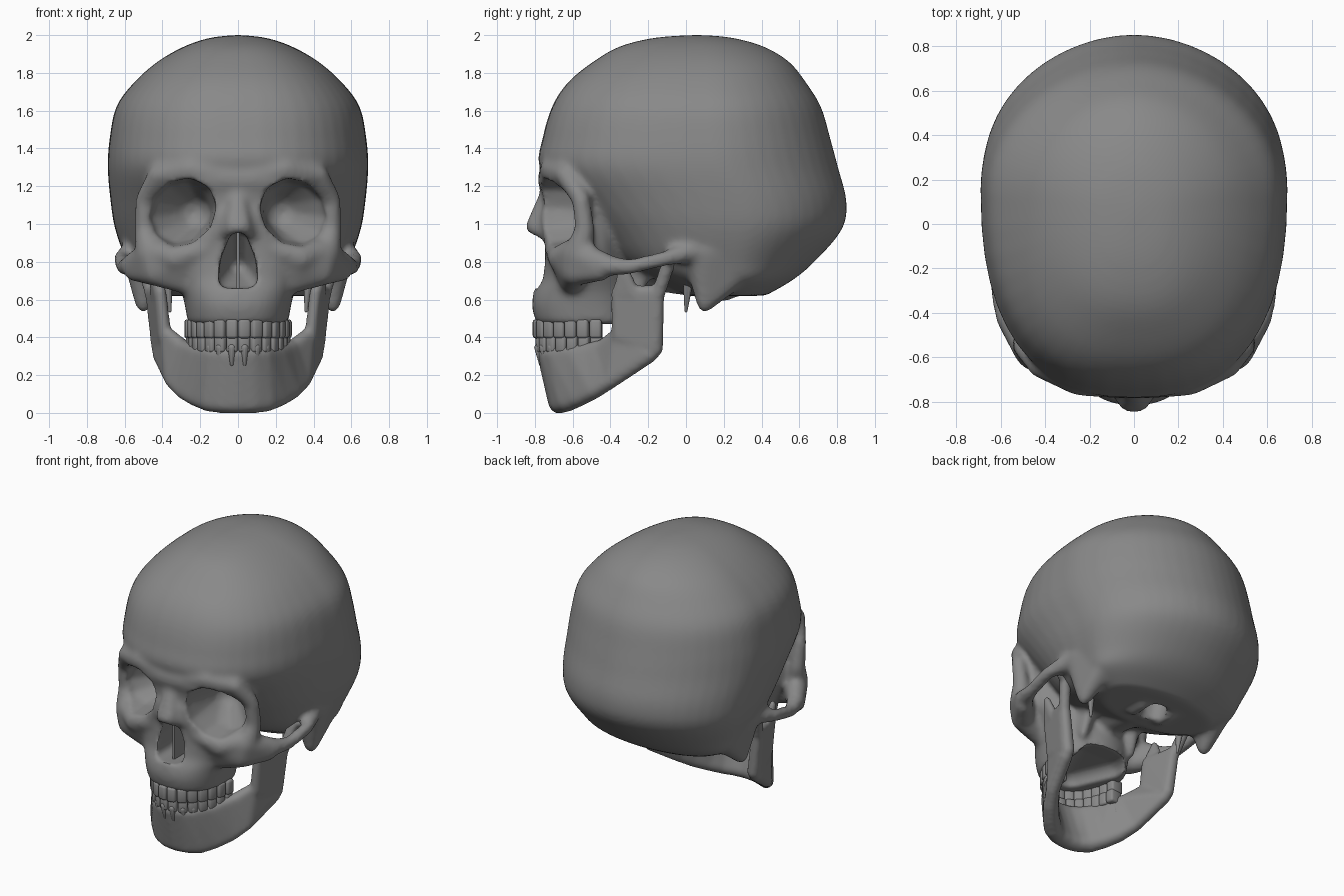
import bpy, bmesh, math
from mathutils import Matrix, Vector

cube = bpy.data.objects.get("Cube")
if cube:
    bpy.data.objects.remove(cube)

bone = bpy.data.materials.new("bone grey")
bone.use_nodes = True
GREY = (0.25, 0.25, 0.25, 1)
bone.diffuse_color = GREY
bone.node_tree.nodes["Principled BSDF"].inputs["Base Color"].default_value = GREY


def hull(bm, blobs, mirror=True):
    """Convex skin around spheres (x, y, z, r), optionally on both sides."""
    for side in ((1, -1) if mirror else (1,)):
        part = bmesh.new()
        for x, y, z, r in blobs:
            bmesh.ops.create_icosphere(part, subdivisions=2, radius=r,
                                       matrix=Matrix.Translation((x * side, y, z)))
        bmesh.ops.delete(part, geom=part.faces[:], context='FACES_ONLY')
        bmesh.ops.convex_hull(part, input=part.verts[:])
        bmesh.ops.delete(part, geom=[e for e in part.edges if not e.link_faces], context='EDGES')
        bmesh.ops.delete(part, geom=[v for v in part.verts if not v.link_faces], context='VERTS')
        bmesh.ops.recalc_face_normals(part, faces=part.faces[:])
        mesh = bpy.data.meshes.new("part")
        part.to_mesh(mesh)
        part.free()
        bm.from_mesh(mesh)
        bpy.data.meshes.remove(mesh)


def chain(bm, blobs):
    """Tapering rod through a row of spheres."""
    for pair in zip(blobs, blobs[1:]):
        hull(bm, pair)


def loft(bm, rows, segments=48, steps=4):
    """Skin of flat egg-shaped rings given as (z, front, back, half width)."""
    rows = [Vector(r) for r in rows]
    fine = []
    for i in range(len(rows) - 1):
        a, b = rows[i], rows[i + 1]
        ta = (b - rows[max(i - 1, 0)]) / 2
        tb = (rows[min(i + 2, len(rows) - 1)] - a) / 2
        for k in range(steps):
            t = k / steps
            fine.append(a * (2*t**3 - 3*t*t + 1) + ta * (t**3 - 2*t*t + t)
                        + b * (3*t*t - 2*t**3) + tb * (t**3 - t*t))
    fine.append(rows[-1])
    rings = []
    for z, front, back, w in fine:
        mid = front + 0.6 * (back - front)
        ring = []
        for i in range(segments):
            a = math.tau * i / segments
            c, s = math.cos(a), math.sin(a)
            p = 2 / (2.45 if s < 0 else 1.92)
            x = math.copysign(abs(c) ** p, c) * w
            y = mid + math.copysign(abs(s) ** p, s) * (mid - front if s < 0 else back - mid)
            ring.append(bm.verts.new((x, y, z)))
        rings.append(ring)
    faces = [bm.faces.new(rings[0][::-1]), bm.faces.new(rings[-1])]
    for low, high in zip(rings, rings[1:]):
        for i in range(segments):
            j = (i + 1) % segments
            faces.append(bm.faces.new((low[i], low[j], high[j], high[i])))
    bmesh.ops.recalc_face_normals(bm, faces=faces)


def make(name, bm):
    mesh = bpy.data.meshes.new(name)
    bm.to_mesh(mesh)
    bm.free()
    obj = bpy.data.objects.new(name, mesh)
    bpy.context.collection.objects.link(obj)
    return obj


def bake(obj):
    """Apply all modifiers."""
    deps = bpy.context.evaluated_depsgraph_get()
    mesh = bpy.data.meshes.new_from_object(obj.evaluated_get(deps))
    obj.modifiers.clear()
    obj.data = mesh


def fuse(obj, voxel, rounds):
    """Melt overlapping parts into one soft skin."""
    remesh = obj.modifiers.new("fuse", 'REMESH')
    remesh.mode = 'VOXEL'
    remesh.voxel_size = voxel
    smooth = obj.modifiers.new("soften", 'SMOOTH')
    smooth.factor = 0.5
    smooth.iterations = rounds
    bake(obj)


def finish(obj, angle=40):
    obj.data.materials.clear()
    obj.data.materials.append(bone)
    bpy.ops.object.select_all(action='DESELECT')
    obj.select_set(True)
    bpy.context.view_layer.objects.active = obj
    bpy.ops.object.shade_smooth_by_angle(angle=math.radians(angle))


# Braincase
bm = bmesh.new()
loft(bm, [(.62, 0, .42, .4), (.7, -.15, .56, .54), (.8, -.35, .68, .59),
          (.97, -.5, .825, .65), (1.12, -.63, .85, .675), (1.3, -.775, .805, .69),
          (1.45, -.76, .765, .68), (1.62, -.71, .715, .645), (1.75, -.625, .635, .55),
          (1.86, -.49, .545, .425), (1.94, -.35, .41, .285), (1.985, -.17, .25, .15),
          (2, .02, .1, .02)])
# Face and upper jaw
loft(bm, [(.47, -.79, -.24, .265), (.56, -.815, -.23, .28), (.64, -.805, -.23, .3),
          (.72, -.765, -.25, .34), (.85, -.75, -.3, .42), (1, -.75, -.3, .43),
          (1.15, -.76, -.3, .45), (1.25, -.785, -.3, .47), (1.38, -.72, -.3, .42)])
# Brow and eye socket rims
chain(bm, [(.05, -.725, 1.25, .06), (.25, -.715, 1.29, .06), (.42, -.635, 1.26, .06),
           (.495, -.555, 1.13, .05), (.495, -.535, .97, .055), (.47, -.565, .86, .075),
           (.33, -.66, .82, .075), (.16, -.7, .87, .05), (.1, -.72, 1.05, .05)])
# Cheekbones
hull(bm, [(.29, -.61, .69, .06), (.3, -.66, .82, .07), (.44, -.585, .745, .075),
          (.46, -.575, .84, .08)])
hull(bm, [(.44, -.585, .745, .075), (.46, -.575, .84, .08), (.55, -.45, .75, .055),
          (.565, -.42, .79, .055)])
# Cheek arches
chain(bm, [(.565, -.42, .78, .06), (.605, -.3, .772, .042), (.62, -.12, .815, .042),
           (.56, .05, .86, .06)])
# Nose bridge and spine
hull(bm, [(0, -.73, 1.15, .05), (.025, -.802, .985, .047), (.07, -.72, .95, .05),
          (-.025, -.802, .985, .047)])
hull(bm, [(0, -.79, .65, .025), (0, -.7, .62, .05)], False)
# Bony lumps behind the ears, wings and middle of the skull base
hull(bm, [(.5, .1, .85, .12), (.47, .27, .77, .1), (.5, .1, .575, .045)])
hull(bm, [(.17, -.2, .85, .06), (.17, -.32, .85, .06), (.2, -.27, .58, .025)])
hull(bm, [(0, -.3, .8, .14), (0, .15, .73, .13)], False)
hull(bm, [(.11, .12, .64, .05), (.11, .22, .64, .05)])
skull = make("skull", bm)
fuse(skull, 0.018, 5)

# Hollows: eye sockets, nose opening, palate and spinal opening
bm = bmesh.new()
socket = [(.24, -.47, 1.06, .1)]
for i in range(10):
    a = math.tau * i / 10
    c, s = math.cos(a), math.sin(a)
    for y, size in ((-1, 1), (-.7, 1), (-.57, .85)):
        socket.append((.3 + .125 * c * size, y, 1.06 + (.12 * s - .025 * c) * size, .06))
hull(bm, socket)
nose = [(.055, .71, .05), (-.055, .71, .05), (.05, .8, .045), (-.05, .8, .045),
        (.01, .915, .04), (-.01, .915, .04)]
hull(bm, [(x, y, z, r) for x, z, r in nose for y in (-.6, -1)] + [(0, -.45, .78, .05)], False)
hull(bm, [(0, -.63, .47, .08), (.11, -.38, .47, .08), (-.11, -.38, .47, .08),
          (.11, -.2, .45, .08), (-.11, -.2, .45, .08)], False)
hull(bm, [(0, .17, .55, .08), (0, .22, .72, .09)], False)
hollows = make("hollow_cutter", bm)
hollows.hide_render = True
cut = skull.modifiers.new("hollows", 'BOOLEAN')
cut.operation = 'DIFFERENCE'
cut.solver = 'EXACT'
cut.object = hollows
bake(skull)
bpy.data.objects.remove(hollows)
fuse(skull, 0.015, 3)
finish(skull)

# Nasal septum
bm = bmesh.new()
bmesh.ops.create_cube(bm, size=1, matrix=Matrix.Translation((0, -.6, .8))
                      @ Matrix.Diagonal((.014, .24, .32, 1)))
finish(make("nasal_septum", bm))

# Spikes under the ears
bm = bmesh.new()
hull(bm, [(.38, .02, .8, .04), (.36, 0, .54, .008)])
finish(make("styloid_spikes", bm))

# Lower jaw: body
bm = bmesh.new()
tops = [(0, -.745, .31, .045), (.07, -.735, .31, .045), (.14, -.69, .31, .045),
        (.205, -.6, .315, .045), (.25, -.51, .33, .045), (.29, -.44, .345, .045),
        (.375, -.36, .42, .035)]
bottoms = [(0, -.672, .055, .06), (.08, -.662, .057, .06), (.15, -.63, .062, .058),
           (.22, -.565, .085, .053), (.285, -.49, .12, .05), (.345, -.395, .175, .045),
           (.41, -.19, .31, .045)]
for i in range(len(tops) - 1):
    hull(bm, tops[i:i + 2] + bottoms[i:i + 2])
# Rising branch, front prong, neck and hinge
hull(bm, [(.385, -.36, .4, .035), (.415, -.165, .34, .045),
          (.41, -.365, .64, .032), (.455, -.15, .64, .038)])
hull(bm, [(.41, -.365, .62, .032), (.435, -.27, .62, .032), (.45, -.33, .77, .024)])
hull(bm, [(.455, -.15, .62, .038), (.5, -.09, .8, .038)])
hull(bm, [(.45, -.08, .81, .036), (.54, -.08, .82, .036)])
jaw = make("lower_jaw", bm)
fuse(jaw, 0.014, 6)
finish(jaw)


def arch(a, b, count):
    """Evenly spaced points with outward angle along a tooth row."""
    fine = [math.radians(-86 + 172 * i / 400) for i in range(401)]
    pts = [Vector((a * math.sin(t), -.42 - b * math.cos(t), 0)) for t in fine]
    run = [0]
    for p, q in zip(pts, pts[1:]):
        run.append(run[-1] + (q - p).length)
    gap = run[-1] / count
    for k in range(count):
        i = next(i for i, d in enumerate(run) if d >= (k + .5) * gap)
        out = Vector((math.sin(fine[i]) / a, -math.cos(fine[i]) / b, 0)).normalized()
        yield pts[i], out, gap, abs(k + .5 - count / 2) / (count / 2)


# Teeth
for name, a, b, z, tall in (("upper_teeth", .24, .365, .445, .1),
                            ("lower_teeth", .232, .35, .365, .09)):
    bm = bmesh.new()
    for p, out, gap, back in arch(a, b, 14):
        turn = Matrix.Rotation(math.atan2(out.y, out.x), 4, 'Z')
        tooth = bmesh.ops.create_cube(
            bm, size=1, matrix=Matrix.Translation((p.x, p.y, z)) @ turn
            @ Matrix.Diagonal((.05 + .045 * back, gap * .97, tall, 1)))
        edges = {e for v in tooth["verts"] for e in v.link_edges}
        bmesh.ops.bevel(bm, geom=list(edges), offset=.014, segments=2,
                        affect='EDGES', profile=.5)
    finish(make(name, bm), 60)

# Roots showing on the lower jaw
bm = bmesh.new()
for p, out, gap, back in arch(.232, .35, 14):
    top = p + out * .015
    low = p + out * .015
    hull(bm, [(top.x, top.y, .345, .022), (low.x, low.y + .015, .26, .012)], False)
finish(make("tooth_roots", bm))
